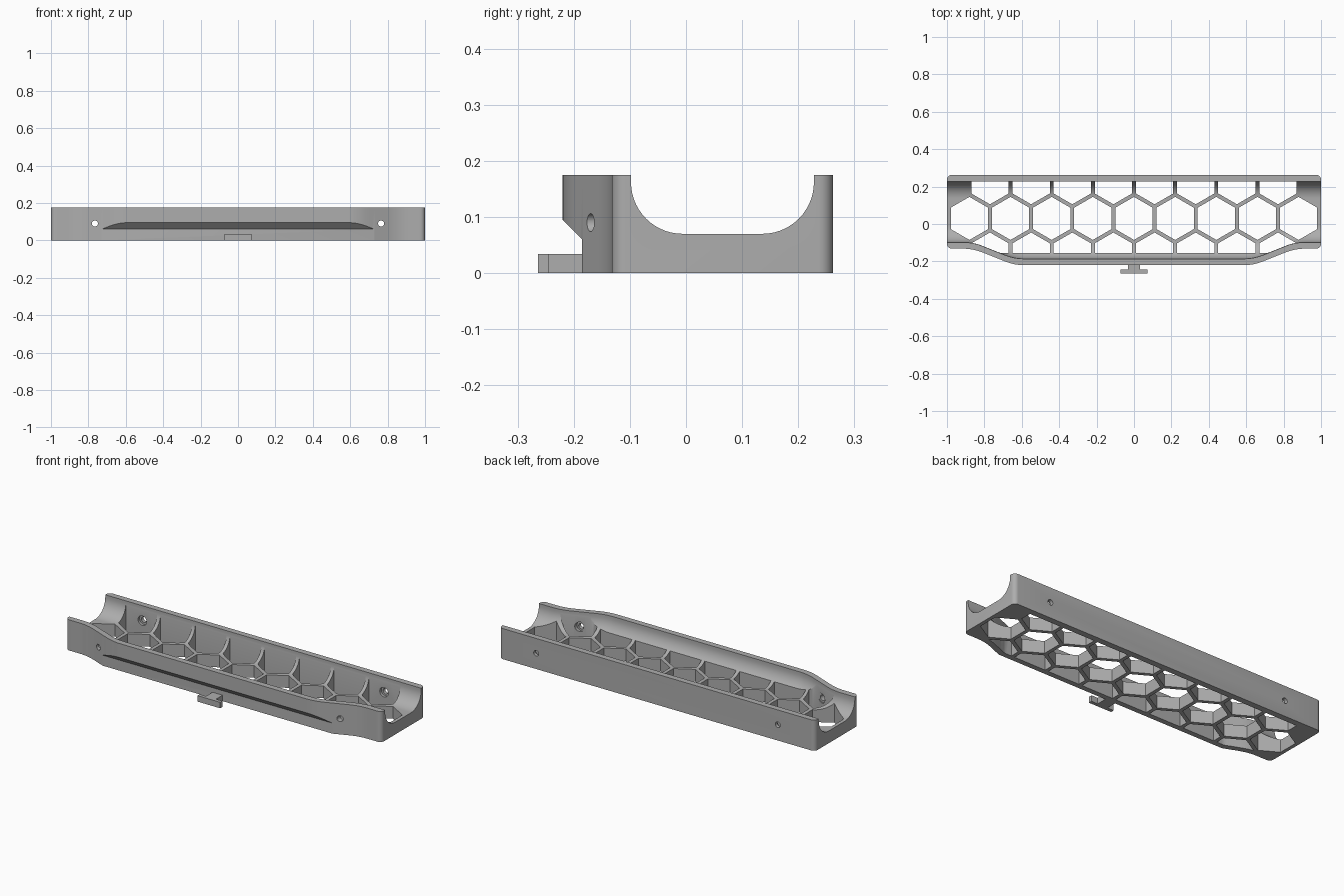
import bpy, bmesh, math
from mathutils import Vector

cube = bpy.data.objects.get("Cube")
if cube:
    bpy.data.objects.remove(cube, do_unlink=True)

grey = bpy.data.materials.new("plain grey")
grey.use_nodes = True
colour = (0.42, 0.42, 0.42, 1)
grey.diffuse_color = colour
grey.node_tree.nodes["Principled BSDF"].inputs["Base Color"].default_value = colour

HEIGHT, FLOOR, FILLET = 0.175, 0.07, 0.092
BACK, END_FRONT, MID_FRONT, WALL = 0.262, -0.132, -0.22, 0.034
PITCH, HEX_R, ROW_Y = 0.22, 0.115, 0.03


def front_y(x):
    """Front outline: deeper in the middle, with softened bends."""
    total = 0
    for i in range(-10, 11):
        t = (0.86 - abs(x) + i * 0.005) / 0.22
        total += min(max(t, 0), 1)
    return END_FRONT + (MID_FRONT - END_FRONT) * total / 21


def loft(name, rings):
    """Solid through a list of equal-length rings of 3D points."""
    bm = bmesh.new()
    rows = [[bm.verts.new(p) for p in ring] for ring in rings]
    n = len(rows[0])
    for a, b in zip(rows, rows[1:]):
        for i in range(n):
            j = (i + 1) % n
            bm.faces.new((a[i], a[j], b[j], b[i]))
    bm.faces.new(rows[0])
    bm.faces.new(rows[-1])
    bmesh.ops.recalc_face_normals(bm, faces=bm.faces)
    mesh = bpy.data.meshes.new(name)
    bm.to_mesh(mesh)
    bm.free()
    mesh.materials.append(grey)
    ob = bpy.data.objects.new(name, mesh)
    bpy.context.collection.objects.link(ob)
    return ob


def upright(name, outline, z0, z1):
    return loft(name, [[(x, y, z) for x, y in outline] for z in (z0, z1)])


def box(name, x, y0, y1, z0, z1):
    return upright(name, [(-x, y0), (x, y0), (x, y1), (-x, y1)], z0, z1)


def rod(name, x, z, radius, y0, y1):
    ring = [(radius * math.cos(a), radius * math.sin(a))
            for a in (math.tau * i / 24 for i in range(24))]
    return loft(name, [[(x + u, y, z + v) for u, v in ring] for y in (y0, y1)])


def combine(target, tool, operation):
    mod = target.modifiers.new("cut", "BOOLEAN")
    mod.operation, mod.object, mod.solver = operation, tool, "EXACT"
    bpy.context.view_layer.objects.active = target
    bpy.ops.object.modifier_apply(modifier=mod.name)
    bpy.data.objects.remove(tool, do_unlink=True)


def corner(cx, cy, r, start):
    return [(cx + r * math.cos(a), cy + r * math.sin(a))
            for a in (math.radians(start + 15 * i) for i in range(7))]


# Tray blank with rounded end corners
bends = [0.54 + 0.01 * i for i in range(43)]
stations = [-x for x in reversed(bends)] + bends
R = 0.025
outline = corner(-1 + R, END_FRONT + R, R, 180)
outline += [(x, front_y(x)) for x in stations]
outline += corner(1 - R, END_FRONT + R, R, 270)
outline += corner(1 - R, BACK - R, R, 0)
outline += corner(-1 + R, BACK - R, R, 90)
tray = upright("honeycomb_tray", outline, 0, HEIGHT)


# Rounded trough along the full length
def trough_section(x):
    f, b, z = front_y(x) + WALL, BACK - WALL, FLOOR + FILLET
    arc = [math.radians(90 * i / 14) for i in range(15)]
    pts = [(f, 0.4)]
    pts += [(f + FILLET * (1 - math.cos(a)), z - FILLET * math.sin(a)) for a in arc]
    pts += [(b - FILLET * (1 - math.cos(a)), z - FILLET * math.sin(a)) for a in reversed(arc)]
    pts.append((b, 0.4))
    return [(x, y, h) for y, h in pts]


trough = loft("trough_cutter", [trough_section(x) for x in [-1.1] + stations + [1.1]])
combine(tray, trough, "DIFFERENCE")

# Honeycomb openings, each kept inside the walls
limit = [(x, max(front_y(x) + WALL + 0.001, -0.155)) for x in stations]
limit = [(-0.985, limit[0][1])] + limit + [(0.985, limit[-1][1])]
limit += [(0.985, BACK - WALL - 0.001), (-0.985, BACK - WALL - 0.001)]
for row in (-1, 0, 1):
    count = 8 if row else 9
    for i in range(count):
        cx = (i - (count - 1) / 2) * PITCH
        cy = ROW_Y + row * PITCH * math.sqrt(3) / 2
        hexagon = [(cx + HEX_R * math.sin(k * math.pi / 3),
                    cy + HEX_R * math.cos(k * math.pi / 3)) for k in range(6)]
        cell = upright("cell_cutter", hexagon, -0.1, 0.3)
        combine(cell, upright("cell_limit", limit, -0.2, 0.4), "INTERSECT")
        combine(tray, cell, "DIFFERENCE")

# Sloped undercut below the front bulge
undercut = [(-0.3, -0.1), (-0.185, -0.1), (-0.185, 0.06), (-0.3, 0.175)]
combine(tray, loft("undercut_cutter", [[(x, y, z) for y, z in undercut] for x in (-0.9, 0.9)]),
        "DIFFERENCE")

# Screw holes through both walls, widened on the inside
for x in (-0.765, 0.765):
    combine(tray, rod("hole_cutter", x, 0.09, 0.016, -0.4, 0.4), "DIFFERENCE")
    combine(tray, rod("front_recess_cutter", x, 0.09, 0.027, -0.145, -0.105), "DIFFERENCE")
    combine(tray, rod("back_recess_cutter", x, 0.09, 0.027, 0.195, 0.242), "DIFFERENCE")

# T-shaped hook at the front
hook_stem = box("hook_stem", 0.032, -0.246, -0.18, 0, 0.034)
hook_plate = box("hook_plate", 0.072, -0.264, -0.244, 0, 0.034)

# Smooth the curved faces, keep hard edges
bpy.ops.object.select_all(action="DESELECT")
for ob in (tray, hook_stem, hook_plate):
    ob.select_set(True)
bpy.context.view_layer.objects.active = tray
bpy.ops.object.shade_smooth_by_angle(angle=math.radians(30))
